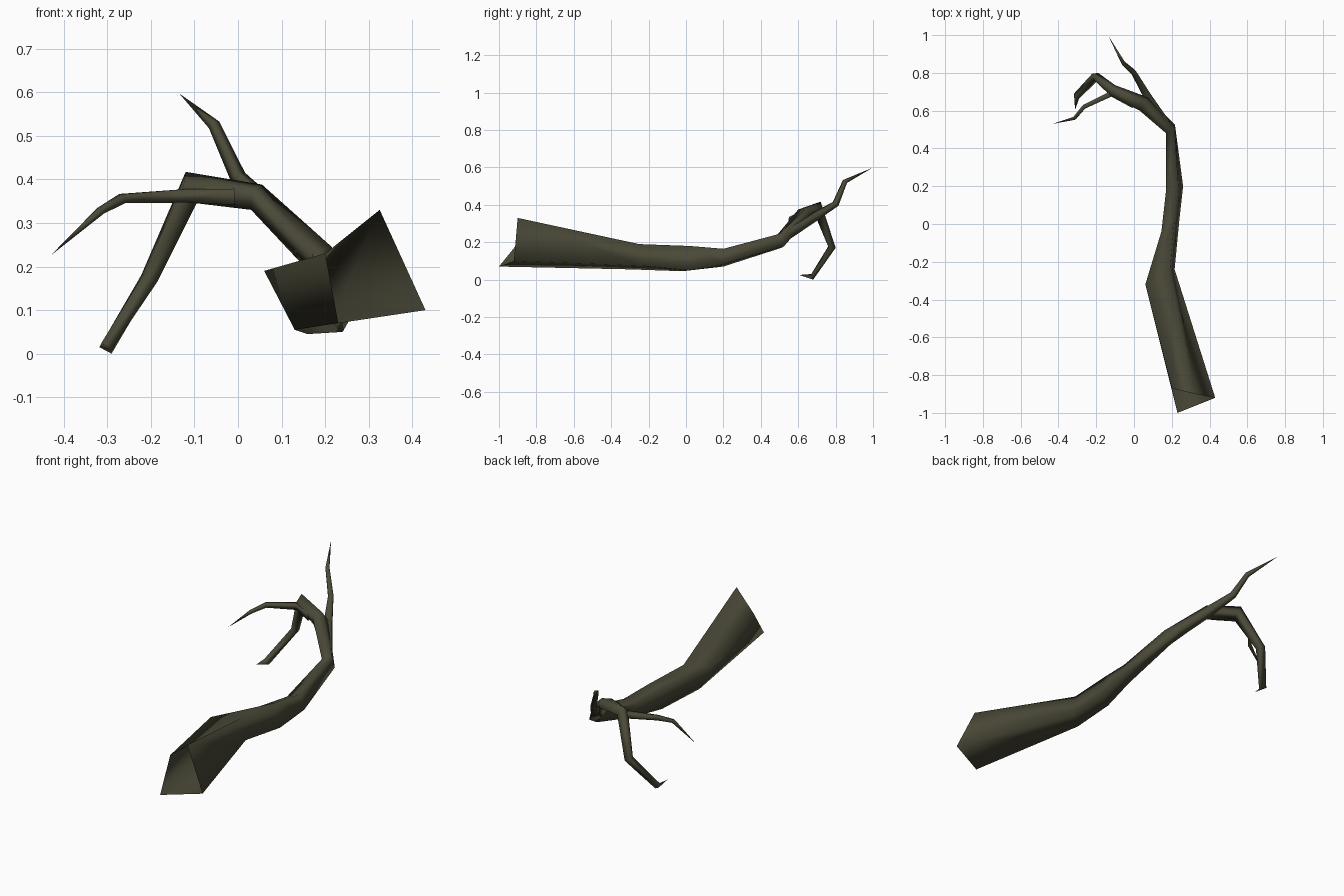
import bpy, bmesh, math
from mathutils import Vector

if "Cube" in bpy.data.objects:
    bpy.data.objects.remove(bpy.data.objects["Cube"])

bark = bpy.data.materials.new("dark_olive_bark")
bark.diffuse_color = (0.07, 0.068, 0.04, 1)
bark.use_nodes = True
bark.node_tree.nodes["Principled BSDF"].inputs["Base Color"].default_value = bark.diffuse_color


def skin(name, rings, tip):
    """Bridge a chain of four-sided rings and close it to a point."""
    bm = bmesh.new()
    loops = [[bm.verts.new(p) for p in r] for r in rings]
    end = bm.verts.new(tip)
    for a, b in zip(loops, loops[1:]):
        n = len(a)
        for i in range(n):
            j = (i + 1) % n
            bm.faces.new((a[i], a[j], b[j], b[i]))
    last = loops[-1]
    for i in range(len(last)):
        bm.faces.new((last[i], last[(i + 1) % len(last)], end))
    bmesh.ops.recalc_face_normals(bm, faces=bm.faces)
    for f in bm.faces:
        f.smooth = True
    me = bpy.data.meshes.new(name)
    bm.to_mesh(me)
    bm.free()
    me.materials.append(bark)
    ob = bpy.data.objects.new(name, me)
    bpy.context.collection.objects.link(ob)
    return ob


def twig(name, path, radii, sides=4):
    """Thin tapering twig along a path that ends in a point."""
    pts = [Vector(p) for p in path]
    rings = []
    for i, r in enumerate(radii):
        d = (pts[i + 1] - pts[max(i - 1, 0)]).normalized()
        u = d.cross(Vector((0, 0, 1))).normalized()
        v = u.cross(d)
        angles = [2 * math.pi * (k + 0.5) / sides for k in range(sides)]
        rings.append([pts[i] + (u * math.cos(a) + v * math.sin(a)) * r for a in angles])
    return skin(name, rings, pts[-1])


# main limb with an open, slanted cut end, bending into a drooping hook
limb = [
    [(.325, -.90, .33), (.43, -.92, .10), (.23, -1.0, .07), (.20, -.87, .23)],
    [(.19, -.25, .19), (.215, -.24, .075), (.13, -.30, .055), (.06, -.32, .19)],
    [(.215, .02, .18), (.24, .02, .05), (.16, -.02, .045), (.145, -.04, .16)],
    [(.235, .20, .165), (.26, .20, .085), (.20, .20, .07), (.17, .18, .14)],
    [(.215, .50, .245), (.217, .525, .18), (.18, .51, .17), (.17, .48, .23)],
    [(.055, .65, .388), (.075, .67, .345), (.03, .61, .33), (.03, .60, .375)],
    [(-.12, .72, .417), (-.10, .735, .37), (-.095, .69, .345), (-.125, .68, .385)],
    [(-.222, .795, .18), (-.19, .80, .17), (-.185, .765, .165), (-.215, .765, .185)],
    [(-.318, .69, .015), (-.29, .68, .0), (-.29, .665, .01), (-.31, .67, .03)],
]
skin("main_limb", limb, (-.312, .605, .025))

# side twig reaching left
twig("left_twig",
     [(.0, .63, .36), (-.12, .69, .362), (-.265, .62, .356), (-.315, .56, .328), (-.43, .53, .225)],
     [.026, .022, .015, .011])

# side twig reaching up and back
twig("upper_twig",
     [(.16, .54, .245), (.075, .67, .325), (.0, .80, .405), (-.055, .85, .525), (-.135, .995, .597)],
     [.036, .029, .019, .014])
